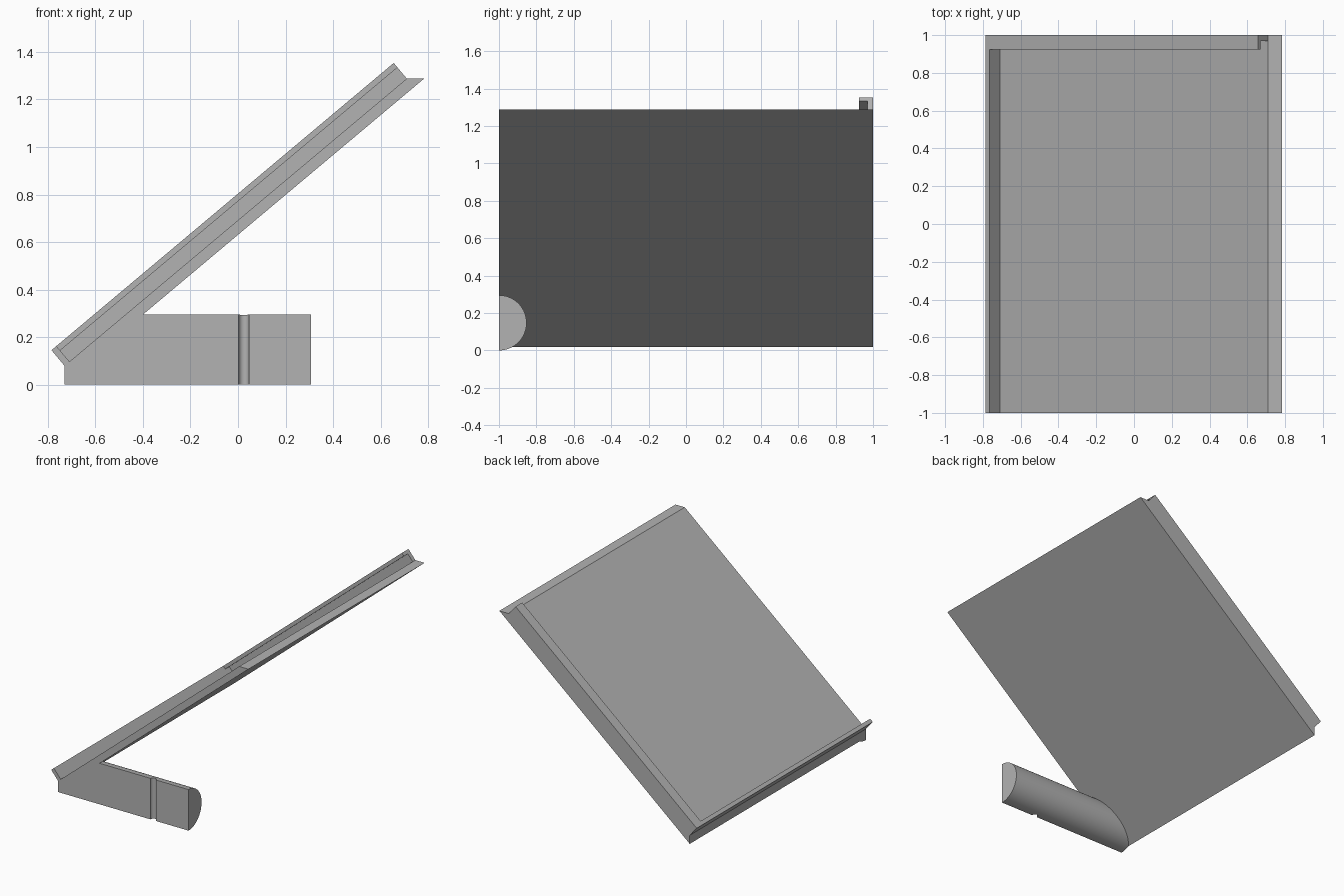
import bpy, bmesh, math
from mathutils import Vector, Matrix

if "Cube" in bpy.data.objects:
    bpy.data.objects.remove(bpy.data.objects["Cube"])

grey = bpy.data.materials.new("plain grey")
grey.use_nodes = True
COLOUR = (0.45, 0.45, 0.45, 1)
grey.diffuse_color = COLOUR
grey.node_tree.nodes["Principled BSDF"].inputs["Base Color"].default_value = COLOUR

# Tilted board frame: u runs up the slope, n points out of its upper surface
TILT = math.radians(40)
U = Vector((math.cos(TILT), 0, math.sin(TILT)))
N = Vector((-math.sin(TILT), 0, math.cos(TILT)))
FOOT = Vector((-0.73, 0, 0.0795))
LENGTH, RIM, LIP, DROP = 1.88, 0.0855, 0.027, 0.0615
UNDER = FOOT - Vector((0, 0, DROP))


def on_slope(u, n, y=0):
    return FOOT + U * u + N * n + Vector((0, y, 0))


def prism(name, points, sweep):
    """Sweep a flat outline along a vector into a solid object."""
    bm = bmesh.new()
    face = bm.faces.new([bm.verts.new(p) for p in points])
    top = bmesh.ops.extrude_face_region(bm, geom=[face])["geom"]
    bmesh.ops.translate(bm, vec=sweep, verts=[v for v in top if isinstance(v, bmesh.types.BMVert)])
    bmesh.ops.recalc_face_normals(bm, faces=bm.faces)
    return finish(name, bm)


def finish(name, bm):
    mesh = bpy.data.meshes.new(name)
    bm.to_mesh(mesh)
    bm.free()
    mesh.materials.append(grey)
    obj = bpy.data.objects.new(name, mesh)
    bpy.context.collection.objects.link(obj)
    return obj


# Board with the raised lip along its low edge and a level-cut high edge
tip = on_slope(LENGTH, 0)
outline = [UNDER, FOOT, on_slope(0, RIM), on_slope(LIP, RIM), on_slope(LIP, 0), tip,
           tip + Vector((DROP / math.tan(TILT), 0, 0))]
prism("sloping_board", [p + Vector((0, -1, 0)) for p in outline], Vector((0, 2, 0)))

# Back rail: a wall with an overhang that leaves a channel open to the front
section = [(1, 0), (1, RIM), (0.925, RIM), (0.925, 0.061), (0.97, 0.061), (0.97, 0)]
prism("channel_rail", [on_slope(LIP, n, y) for y, n in section], U * (LENGTH - LIP))

# Half-round arm, flat side to the front, trimmed against the board's underside
R = 0.1475
arc = [Vector((-0.73, -1 + R * math.sin(a), R + R * math.cos(a)))
       for a in (math.pi * i / 48 for i in range(49))]
arm = prism("half_round_arm", arc, Vector((1.037, 0, 0)))
bm = bmesh.new()
bm.from_mesh(arm.data)
cut = bmesh.ops.bisect_plane(bm, geom=bm.verts[:] + bm.edges[:] + bm.faces[:],
                             plane_co=UNDER, plane_no=N, clear_outer=True)
bmesh.ops.holes_fill(bm, edges=[e for e in bm.edges if e.is_boundary], sides=0)
bmesh.ops.recalc_face_normals(bm, faces=bm.faces)
bm.to_mesh(arm.data)
bm.free()

# Round vertical groove across the arm's flat face
bm = bmesh.new()
bmesh.ops.create_cone(bm, cap_ends=True, segments=32, radius1=0.022, radius2=0.022, depth=1,
                      matrix=Matrix.Translation((0.025, -1, 0.15)))
cutter = finish("groove_cutter", bm)
cutter.hide_render = True
cutter.hide_set(True)
groove = arm.modifiers.new("groove", "BOOLEAN")
groove.operation = "DIFFERENCE"
groove.solver = "EXACT"
groove.object = cutter

# Bake the groove, then smooth only the curved surfaces
bpy.context.view_layer.objects.active = arm
bpy.ops.object.select_all(action="DESELECT")
arm.select_set(True)
bpy.ops.object.modifier_apply(modifier="groove")
bpy.data.objects.remove(cutter)
bpy.ops.object.shade_smooth_by_angle(angle=math.radians(30))
